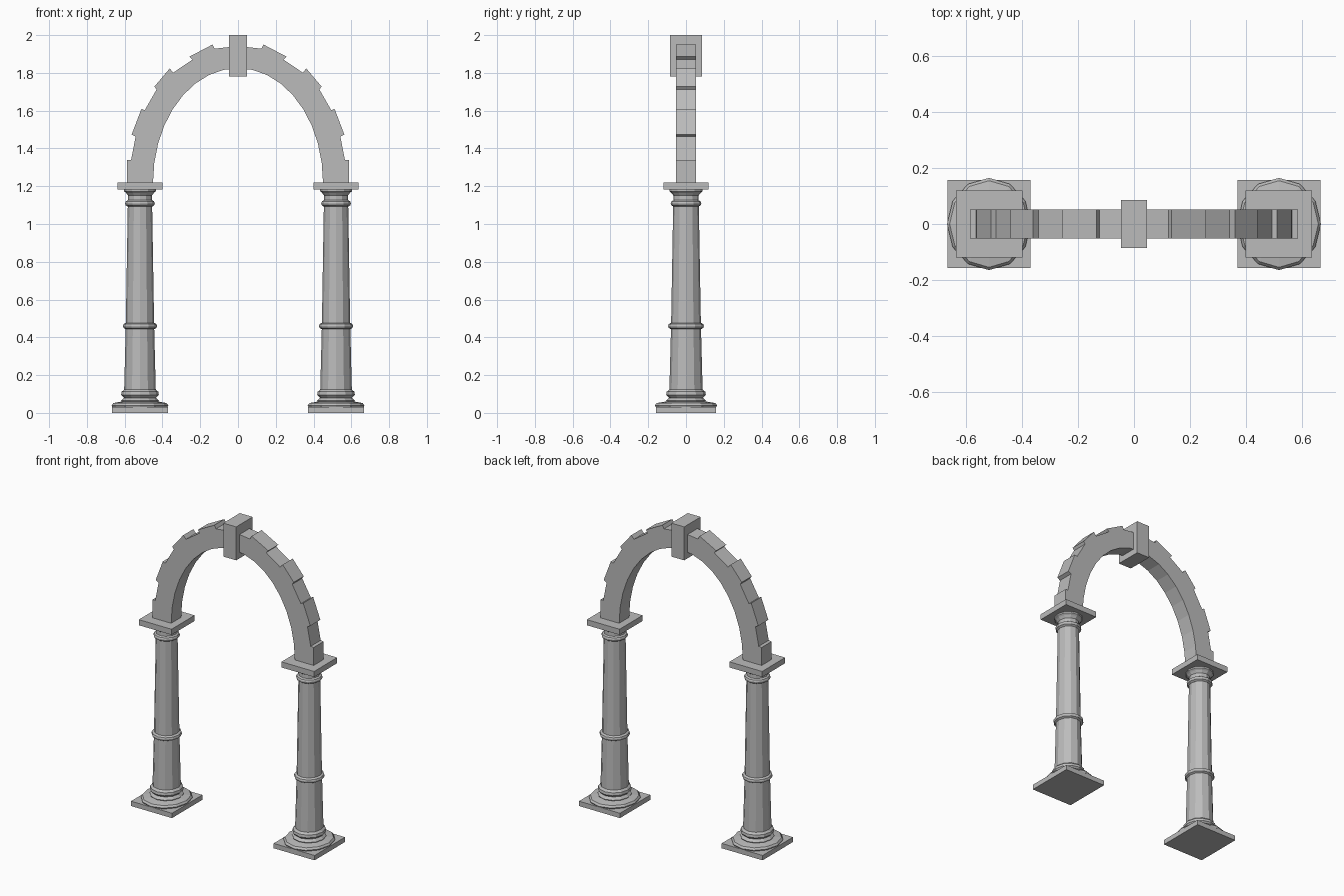
import bpy, bmesh, math

cube = bpy.data.objects.get("Cube")
if cube:
    bpy.data.objects.remove(cube, do_unlink=True)

stone = bpy.data.materials.new("grey_stone")
stone.use_nodes = True
colour = (0.5, 0.5, 0.5, 1)
stone.diffuse_color = colour
stone.node_tree.nodes["Principled BSDF"].inputs["Base Color"].default_value = colour

COLUMN_X = 0.519
SPRING_Z = 1.22
SIDES = 12


def make_object(name, bm):
    bmesh.ops.recalc_face_normals(bm, faces=bm.faces)
    mesh = bpy.data.meshes.new(name)
    bm.to_mesh(mesh)
    bm.free()
    mesh.materials.append(stone)
    obj = bpy.data.objects.new(name, mesh)
    bpy.context.collection.objects.link(obj)
    return obj


def box(name, x, width, depth, z0, z1):
    bm = bmesh.new()
    bmesh.ops.create_cube(bm, size=1)
    for v in bm.verts:
        v.co = (x + v.co.x * width, v.co.y * depth, z0 + (v.co.z + 0.5) * (z1 - z0))
    return make_object(name, bm)


def turned(name, x, profile, squash):
    """Faceted turned solid from (radius, height) pairs."""
    bm = bmesh.new()
    rings = []
    for r, z in profile:
        angles = [math.tau * i / SIDES for i in range(SIDES)]
        rings.append([bm.verts.new((x + squash * r * math.cos(a), r * math.sin(a), z))
                      for a in angles])
    for low, high in zip(rings, rings[1:]):
        for i in range(SIDES):
            j = (i + 1) % SIDES
            bm.faces.new((low[i], low[j], high[j], high[i]))
    bm.faces.new(rings[0])
    bm.faces.new(rings[-1])
    return make_object(name, bm)


# Profiles of the turned parts
flange = [(0.16, 0.03), (0.165, 0.04), (0.155, 0.052), (0.108, 0.06)]
shaft = [(0.1, 0.055), (0.106, 0.065), (0.09, 0.08), (0.105, 0.095), (0.102, 0.112),
         (0.088, 0.124), (0.079, 0.46), (0.068, 1.09), (0.066, 1.15),
         (0.078, 1.165), (0.088, 1.173), (0.088, 1.186)]
middle_ring = [(0.077, 0.442), (0.092, 0.45), (0.095, 0.46), (0.092, 0.47), (0.077, 0.478)]
neck_ring = [(0.067, 1.092), (0.079, 1.1), (0.081, 1.11), (0.077, 1.12), (0.067, 1.126)]

# Two columns
for side, x in (("left", COLUMN_X), ("right", -COLUMN_X)):
    box(side + "_base_plate", x, 0.298, 0.316, 0, 0.032)
    turned(side + "_base_flange", x, flange, 0.91)
    turned(side + "_column_shaft", x, shaft, 0.95)
    turned(side + "_middle_ring", x, middle_ring, 0.95)
    turned(side + "_neck_ring", x, neck_ring, 0.97)
    box(side + "_capital_slab", x, 0.238, 0.24, 1.183, SPRING_Z)

# Stepped outer edge and smooth inner edge of half the arch
outer = [(0.587, 1.22), (0.587, 1.338), (0.566, 1.34), (0.542, 1.462), (0.563, 1.474),
         (0.511, 1.61), (0.494, 1.602), (0.431, 1.712), (0.442, 1.728), (0.362, 1.823),
         (0.342, 1.802), (0.241, 1.87), (0.257, 1.886), (0.135, 1.95), (0.124, 1.928),
         (0, 1.942)]
STEPS = 9
inner = []
for i in range(STEPS + 1):
    a = math.pi / 2 * (1 - i / STEPS)
    inner.append((0.45 * math.cos(a), SPRING_Z + 0.605 * math.sin(a)))

bm = bmesh.new()
face = bm.faces.new([bm.verts.new((x, -0.052, z)) for x, z in outer + inner])
swept = bmesh.ops.extrude_face_region(bm, geom=[face], use_keep_orig=True)
for item in swept["geom"]:
    if isinstance(item, bmesh.types.BMVert):
        item.co.y = 0.052
# Open the seam so the mirrored halves join cleanly
seam = [f for f in bm.faces if all(abs(v.co.x) < 1e-5 for v in f.verts)]
bmesh.ops.delete(bm, geom=seam, context="FACES_ONLY")
arch = make_object("arch", bm)
arch.modifiers.new("mirror", "MIRROR").use_axis[0] = True

# Keystone
box("keystone", 0, 0.094, 0.172, 1.78, 2.0)
